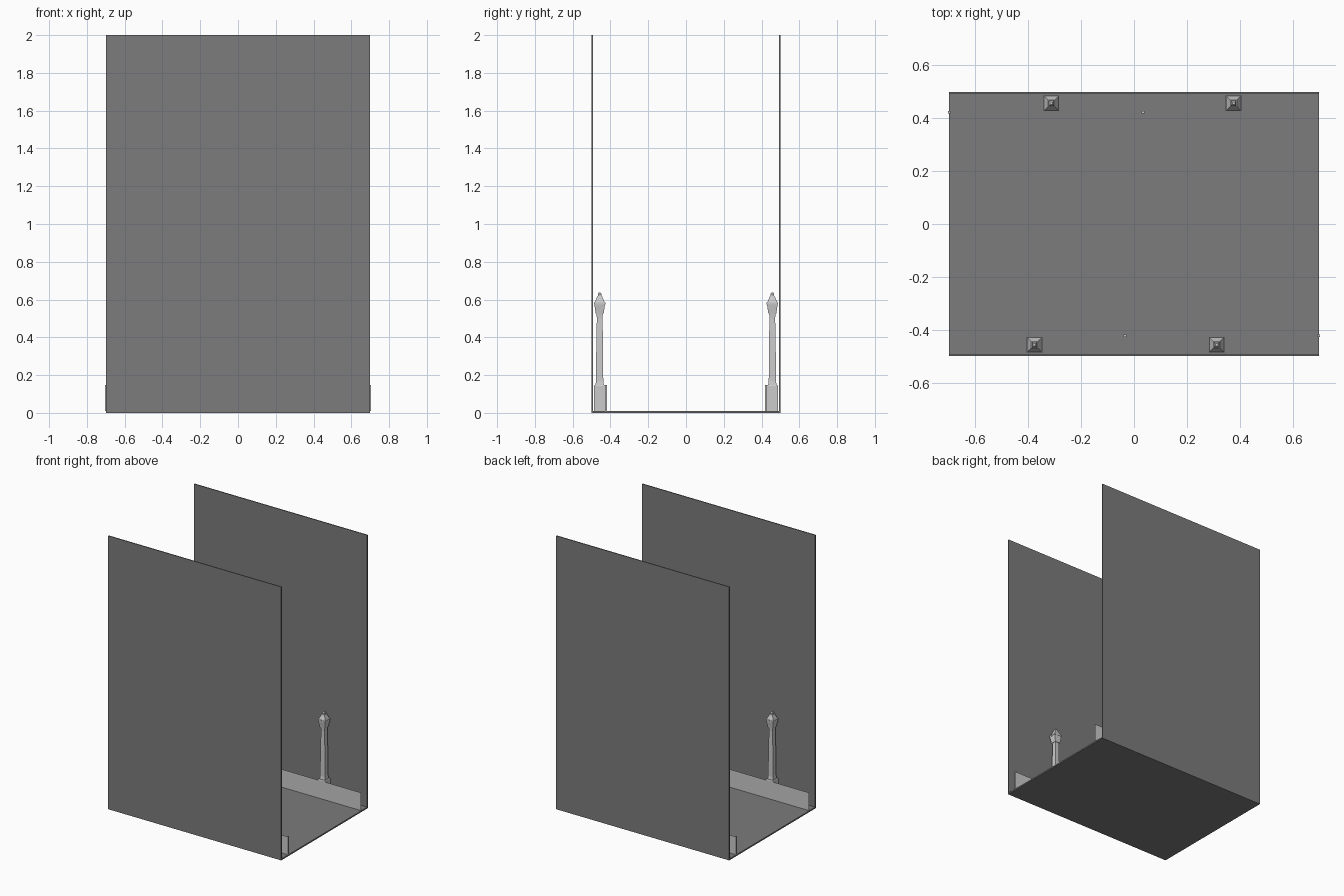
import bpy, bmesh

if "Cube" in bpy.data.objects:
    bpy.data.objects.remove(bpy.data.objects["Cube"])


def material(name, value):
    m = bpy.data.materials.new(name)
    m.diffuse_color = (value, value, value, 1)
    m.use_nodes = True
    m.node_tree.nodes["Principled BSDF"].inputs["Base Color"].default_value = m.diffuse_color
    return m


DARK = material("dark_surface", 0.2)
GLASS = material("lamp_glass", 0.95)


def finish(name, bm, mat=None):
    me = bpy.data.meshes.new(name)
    bmesh.ops.recalc_face_normals(bm, faces=bm.faces)
    bm.to_mesh(me)
    bm.free()
    ob = bpy.data.objects.new(name, me)
    bpy.context.collection.objects.link(ob)
    if mat:
        me.materials.append(mat)
    return ob


def box(name, lo, hi, mat=None):
    bm = bmesh.new()
    bmesh.ops.create_cube(bm, size=1)
    for v in bm.verts:
        v.co = [(a + b) / 2 + c * (b - a) for a, b, c in zip(lo, hi, v.co)]
    return finish(name, bm, mat)


def square_column(name, x, y, profile, mat=None):
    """Stack of square rings given as (half width, height), capped at both ends."""
    bm = bmesh.new()
    rings = [[bm.verts.new((x + sx * r, y + sy * r, z))
              for sx, sy in ((-1, -1), (1, -1), (1, 1), (-1, 1))]
             for r, z in profile]
    for a, b in zip(rings, rings[1:]):
        for i in range(4):
            j = (i + 1) % 4
            bm.faces.new((a[i], a[j], b[j], b[i]))
    bm.faces.new(rings[0][::-1])
    bm.faces.new(rings[-1])
    return finish(name, bm, mat)


# Floor slab
box("floor", (-0.7, -0.5, 0), (0.7, 0.5, 0.01), DARK)

# The two sides are the same layout turned by half a circle
for s, side in ((1, "back"), (-1, "front")):
    # Tall wall
    y0, y1 = sorted((s * 0.493, s * 0.5))
    box(side + "_wall", (-0.7, y0, 0), (0.7, y1, 2), DARK)

    # Low barrier: a paper-thin panel with slim posts
    bm = bmesh.new()
    y = s * 0.4225
    bm.faces.new([bm.verts.new((px, y, pz)) for px, pz in
                  ((-0.7, 0.012), (0.7, 0.012), (0.7, 0.143), (-0.7, 0.143))])
    finish(side + "_barrier_panel", bm)
    for px in (-0.7, 0.034):
        square_column(side + "_barrier_post", s * px, y,
                      [(0.005, 0.01), (0.005, 0.147)])

    # Street lamps
    for px in (-0.313, 0.377):
        x, y = s * px, s * 0.457
        square_column(side + "_lamp_base", x, y,
                      [(0.03, 0.01), (0.03, 0.143), (0.027, 0.148)])
        square_column(side + "_lamp_shaft", x, y,
                      [(0.023, 0.145), (0.019, 0.17), (0.018, 0.35), (0.015, 0.50), (0.017, 0.527)])
        square_column(side + "_lamp_lantern", x, y,
                      [(0.021, 0.525), (0.028, 0.575)], GLASS)
        square_column(side + "_lamp_rim", x, y,
                      [(0.030, 0.575), (0.030, 0.584)])
        square_column(side + "_lamp_roof", x, y,
                      [(0.027, 0.584), (0.012, 0.619)], GLASS)
        square_column(side + "_lamp_finial", x, y,
                      [(0.009, 0.619), (0.010, 0.629), (0.005, 0.637)])
